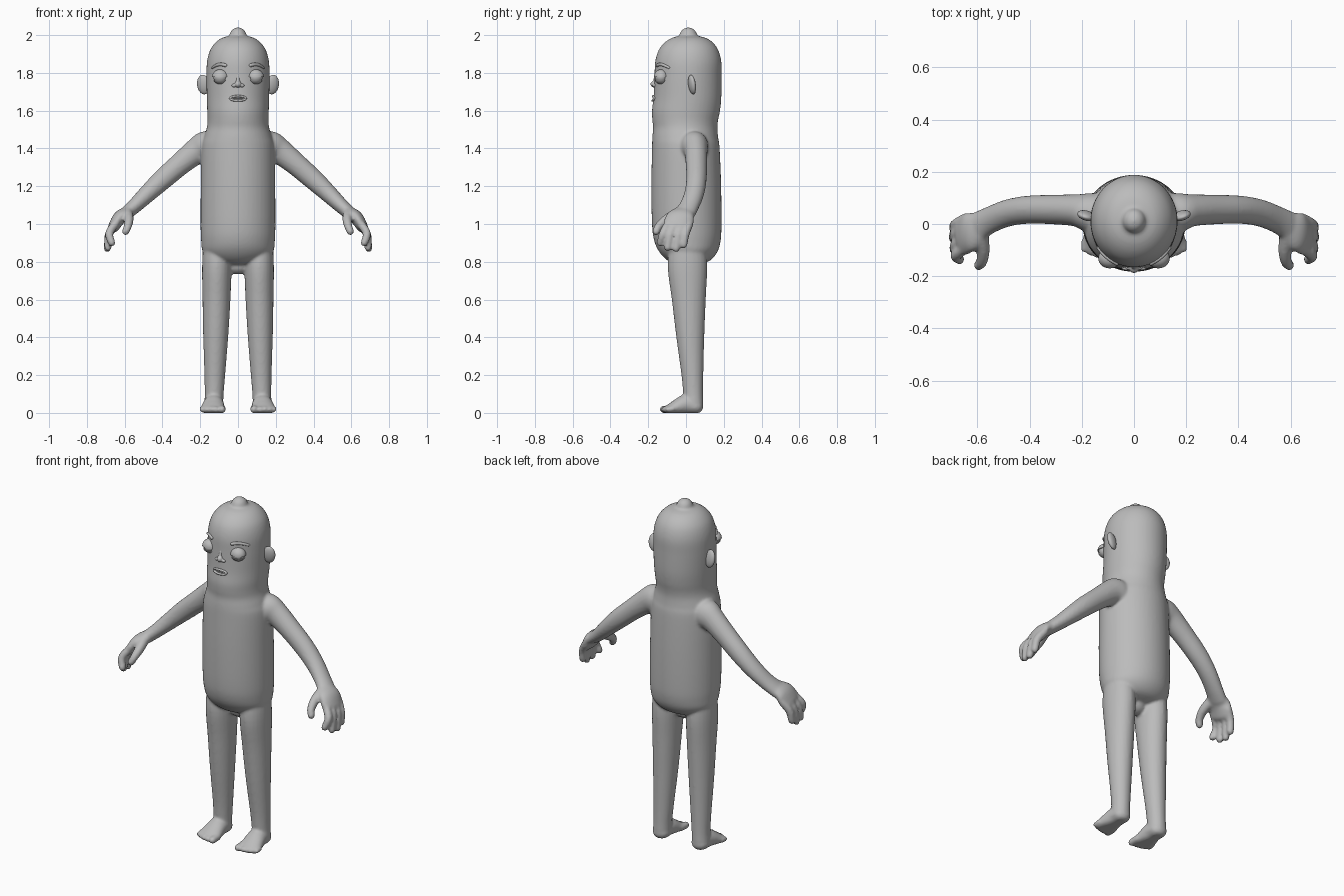
import bpy, bmesh, math
from mathutils import Vector, Matrix

if "Cube" in bpy.data.objects:
    bpy.data.objects.remove(bpy.data.objects["Cube"])

skin = bpy.data.materials.new("grey_clay")
skin.diffuse_color = (0.5, 0.5, 0.5, 1)
skin.use_nodes = True
skin.node_tree.nodes["Principled BSDF"].inputs["Base Color"].default_value = skin.diffuse_color


def finish(bm, name):
    bmesh.ops.recalc_face_normals(bm, faces=bm.faces)
    me = bpy.data.meshes.new(name)
    bm.to_mesh(me)
    bm.free()
    for p in me.polygons:
        p.use_smooth = True
    me.materials.append(skin)
    ob = bpy.data.objects.new(name, me)
    bpy.context.collection.objects.link(ob)
    return ob


def spline(pts, steps=5):
    """Catmull-Rom through points (x, y, z, radius a, radius b)."""
    p = [pts[0]] + list(pts) + [pts[-1]]
    out = []
    for i in range(1, len(p) - 2):
        for s in range(steps):
            t = s / steps
            out.append([0.5 * (2 * b + (c - a) * t + (2 * a - 5 * b + 4 * c - d) * t * t
                               + (3 * b - a - 3 * c + d) * t ** 3)
                        for a, b, c, d in zip(p[i - 1], p[i], p[i + 1], p[i + 2])])
    out.append(list(pts[-1]))
    return out


def tube(bm, pts, ref, mirror=1, n=24, fixed=None):
    """Loft elliptical rings along a path, with rounded ends."""
    q = spline(pts)
    pos = [Vector(p[:3]) for p in q]
    tan = [fixed or (pos[min(i + 1, len(q) - 1)] - pos[max(i - 1, 0)]).normalized()
           for i in range(len(q))]
    rows = [(pos[i], tan[i], q[i][3], q[i][4]) for i in range(len(q))]

    def cap(i, sign):
        r = min(q[i][3:5])
        return [(pos[i] + tan[i] * sign * r * math.sin(a), tan[i],
                 q[i][3] * math.cos(a), q[i][4] * math.cos(a)) for a in (0.4, 0.8, 1.15, 1.45)]
    rows = cap(0, -1)[::-1] + rows + cap(-1, 1)
    rings = []
    for c, t, ra, rb in rows:
        a = (ref - t * ref.dot(t)).normalized()
        b = t.cross(a)
        ring = []
        for k in range(n):
            w = 2 * math.pi * k / n
            v = c + a * ra * math.cos(w) + b * rb * math.sin(w)
            ring.append(bm.verts.new((v.x * mirror, v.y, v.z)))
        rings.append(ring)
    for r, s in zip(rings, rings[1:]):
        for k in range(n):
            bm.faces.new((r[k], r[(k + 1) % n], s[(k + 1) % n], s[k]))
    bm.faces.new(rings[0])
    bm.faces.new(rings[-1])


def ball(bm, loc, size, rot=(0, 0, 0)):
    m = Matrix.Translation(loc)
    for ang, ax in zip(rot, "XYZ"):
        m = m @ Matrix.Rotation(ang, 4, ax)
    m = m @ Matrix.Diagonal((*size, 1))
    return bmesh.ops.create_uvsphere(bm, u_segments=28, v_segments=18, radius=1, matrix=m)["verts"]


X, Y, Z = Vector((1, 0, 0)), Vector((0, 1, 0)), Vector((0, 0, 1))

# Trunk and head: height, half width, front y, back y
rings = [(.783, .07, -.04, .06), (.805, .14, -.095, .125), (.85, .185, -.14, .165),
         (.91, .195, -.168, .183), (1.0, .198, -.18, .188), (1.2, .197, -.183, .186),
         (1.4, .193, -.18, .178), (1.46, .18, -.178, .17), (1.51, .165, -.174, .166),
         (1.55, .161, -.178, .17), (1.6, .163, -.18, .18), (1.67, .165, -.172, .187),
         (1.78, .167, -.167, .188), (1.86, .164, -.163, .187), (1.92, .148, -.145, .171),
         (1.96, .12, -.114, .143), (1.985, .085, -.075, .105), (1.996, .045, -.035, .06)]
trunk = [(0, (f + b) / 2, z, w, (b - f) / 2) for z, w, f, b in rings]


def face_y(x, z):
    """Front surface of the head at x, z."""
    for (z0, w0, f0, b0), (z1, w1, f1, b1) in zip(rings, rings[1:]):
        if z0 <= z <= z1:
            t = (z - z0) / (z1 - z0)
            w, f, b = w0 + (w1 - w0) * t, f0 + (f1 - f0) * t, b0 + (b1 - b0) * t
            return (f + b) / 2 - (b - f) / 2 * math.sqrt(max(0, 1 - (x / w) ** 2))


bm = bmesh.new()
tube(bm, trunk, X, n=48, fixed=Z)
for s in (1, -1):
    # Legs
    tube(bm, [(.112, .01, .92, .07, .09), (.112, .008, .78, .078, .105), (.114, .015, .6, .074, .09),
              (.118, .023, .4, .066, .074), (.123, .034, .2, .055, .058),
              (.126, .038, .1, .05, .053), (.128, .04, .05, .05, .052)], X, s)
    # Feet
    tube(bm, [(.128, .05, .035, .05, .042), (.129, .0, .045, .054, .052),
              (.132, -.05, .03, .062, .04), (.135, -.09, .016, .066, .028)], X, s)
    # Toes
    for x, y, r in ((.085, -.118, .021), (.117, -.12, .016), (.144, -.114, .016),
                    (.168, -.106, .015), (.19, -.096, .014)):
        tube(bm, [(x, -.07, .022, r, r), (x, y, .018, r, r)], X, s, 12)
    # Arms
    tube(bm, [(.1, .03, 1.42, .085, .07), (.175, .045, 1.405, .075, .085), (.22, .052, 1.385, .062, .07),
              (.3, .055, 1.322, .057, .06), (.4, .055, 1.235, .054, .055), (.48, .043, 1.16, .052, .047),
              (.55, .016, 1.093, .052, .039), (.6, -.012, 1.05, .058, .035)], Y, s)
    # Palms
    tube(bm, [(.585, -.005, 1.06, .055, .034), (.625, -.028, 1.035, .075, .036),
              (.655, -.045, .99, .078, .031)], Y, s)
    # Fingers
    for y0, y1, x1, z1 in ((-.105, -.136, .668, .9), (-.065, -.097, .688, .875),
                           (-.025, -.052, .692, .87), (.008, -.012, .69, .89)):
        tube(bm, [(.65, y0 + .01, 1.0, .022, .022), (.682, (y0 + y1) / 2, .95, .022, .022),
                  (x1, y1, z1, .0195, .0195)], Y, s, 14)
    # Thumbs
    tube(bm, [(.585, -.04, 1.06, .03, .028), (.578, -.1, 1.025, .027, .026),
              (.583, -.143, .99, .022, .022), (.595, -.158, .96, .02, .02)], Y, s, 14)
for v in bm.verts:  # flat soles
    v.co.z = max(v.co.z, 0)
body = finish(bm, "body")
m = body.modifiers.new("merge", 'REMESH')
m.mode = 'VOXEL'
m.voxel_size = .008
m.use_smooth_shade = True
m = body.modifiers.new("soften", 'SMOOTH')
m.factor = .5
m.iterations = 5

for s, side in ((1, "left"), (-1, "right")):
    # Ears
    bm = bmesh.new()
    ball(bm, (s * .182, .032, 1.738), (.036, .018, .052), (.12, s * .12, s * .3))
    finish(bm, side + "_ear")
    # Eyeballs with upper and lower lids
    ex, ez = s * .093, 1.778
    ey = face_y(ex, ez) + .006
    bm = bmesh.new()
    ball(bm, (ex, ey, ez), (.037, .034, .034))
    finish(bm, side + "_eyeball")
    for lid, size, cut, sign in (("upper", .044, .0, 1), ("lower", .041, -.016, -1)):
        bm = bmesh.new()
        ball(bm, (ex, ey, ez), (size, .039, size * .93))
        cutgeom = bmesh.ops.bisect_plane(bm, geom=bm.verts[:] + bm.edges[:] + bm.faces[:],
                                         plane_co=(ex, ey, ez + cut), plane_no=(0, 0, -sign),
                                         clear_outer=True)["geom_cut"]
        bmesh.ops.edgeloop_fill(bm, edges=[e for e in cutgeom if isinstance(e, bmesh.types.BMEdge)])
        ob = finish(bm, f"{side}_{lid}_lid")
        bpy.context.view_layer.objects.active = ob
        ob.select_set(True)
        bpy.ops.object.shade_smooth_by_angle()
        ob.select_set(False)
    # Eyebrows
    bm = bmesh.new()
    tube(bm, [(x, face_y(x, z) - .002, z, .008, r) for x, z, r in
              ((.066, 1.84, .009), (.09, 1.845, .009), (.115, 1.84, .008), (.136, 1.828, .006))],
         Y, s, 12)
    finish(bm, side + "_eyebrow")

# Nose
bm = bmesh.new()
ball(bm, (0, -.168, 1.74), (.018, .02, .018))
for s in (1, -1):
    ball(bm, (s * .021, -.165, 1.733), (.013, .012, .01))
tube(bm, [(0, -.16, 1.785, .008, .008), (0, -.163, 1.745, .013, .013)], X, 1, 12)
nose = finish(bm, "nose")
m = nose.modifiers.new("merge", 'REMESH')
m.mode = 'VOXEL'
m.voxel_size = .003
m.use_smooth_shade = True
m = nose.modifiers.new("soften", 'SMOOTH')
m.iterations = 4

# Lips around the open mouth
bm = bmesh.new()
loop = []
for k in range(17):
    a = 2 * math.pi * k / 16
    x, z = .041 * math.cos(a), 1.665 + .012 * math.sin(a)
    loop.append((x, face_y(x, z) - .002, z, .007, .006))
tube(bm, loop, Y, 1, 10)
finish(bm, "lips")

# Teeth
bm = bmesh.new()
ball(bm, (0, -.163, 1.669), (.036, .013, .007))
finish(bm, "teeth")
